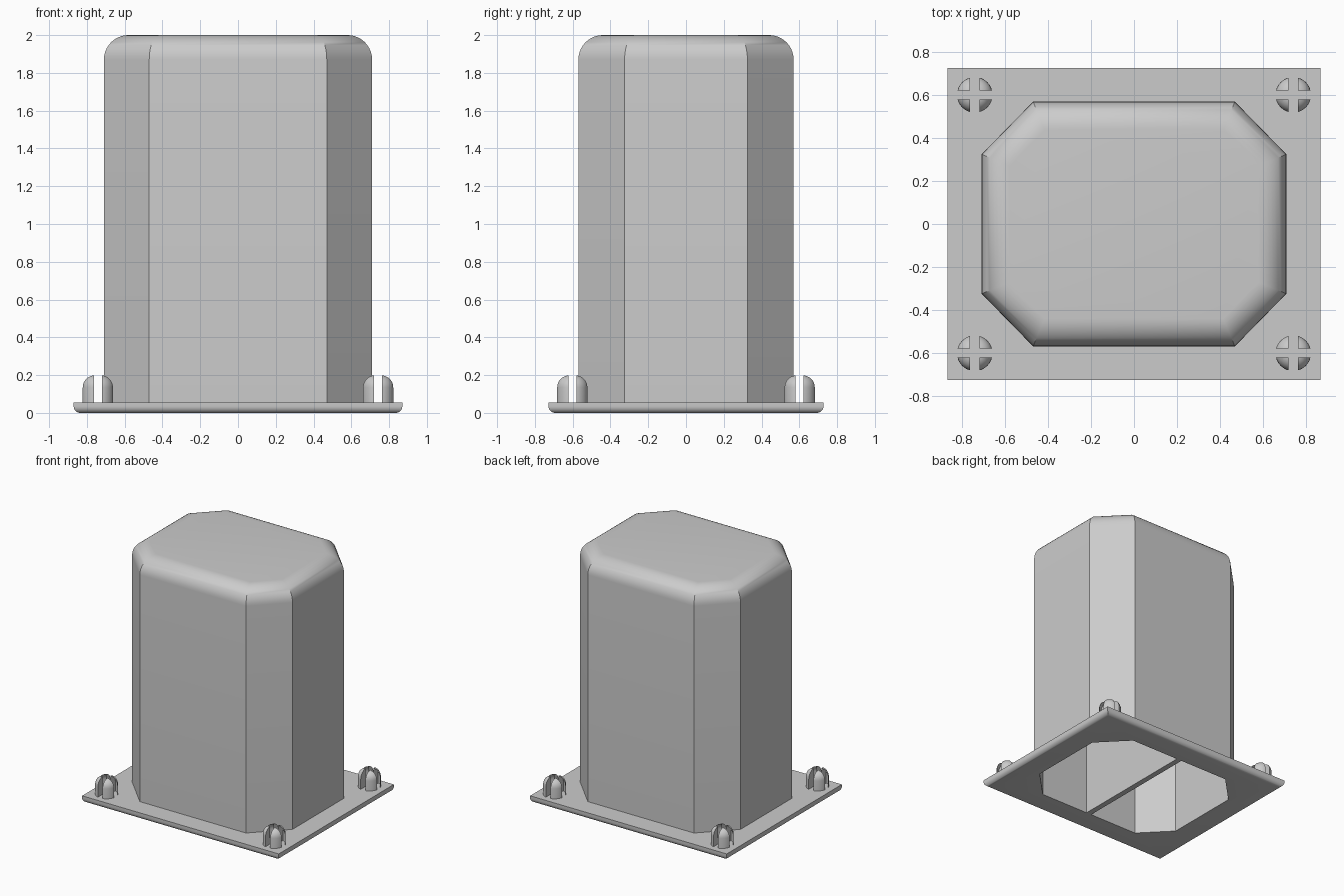
import bpy, bmesh, math

if "Cube" in bpy.data.objects:
    bpy.data.objects.remove(bpy.data.objects["Cube"], do_unlink=True)

GREY = bpy.data.materials.new("light grey plastic")
GREY.use_nodes = True
GREY.diffuse_color = (0.6, 0.6, 0.6, 1)
GREY.node_tree.nodes["Principled BSDF"].inputs["Base Color"].default_value = (0.6, 0.6, 0.6, 1)

HEIGHT, WALL, PLATE_TOP = 2.0, 0.04, 0.055
HALF_X, HALF_Y = 0.71, 0.57            # body half sizes
FLAT_X, FLAT_Y = 0.47, 0.325           # half lengths of the straight sides
PLATE_X, PLATE_Y = 0.87, 0.728
SLOT = 0.042


def octagon(inset, z):
    """Chamfered rectangle, inset evenly on all eight sides."""
    k = inset * math.tan(math.pi / 8)
    x, y, fx, fy = HALF_X - inset, HALF_Y - inset, FLAT_X - k, FLAT_Y - k
    return [(x, -fy, z), (x, fy, z), (fx, y, z), (-fx, y, z),
            (-x, fy, z), (-x, -fy, z), (-fx, -y, z), (fx, -y, z)]


def rectangle(inset, z):
    x, y = PLATE_X - inset, PLATE_Y - inset
    return [(x, y, z), (-x, y, z), (-x, -y, z), (x, -y, z)]


def circle(radius, z, sides=32):
    return [(radius * math.cos(2 * math.pi * i / sides),
             radius * math.sin(2 * math.pi * i / sides), z) for i in range(sides)]


def arc(radius, steps):
    """Quarter round as (inset, rise) pairs, from the side to the top."""
    angles = [math.pi / 2 * i / steps for i in range(steps + 1)]
    return [(radius * (1 - math.cos(a)), radius * math.sin(a)) for a in angles]


def loft(bm, rings, cap_start=True, cap_end=True):
    loops = [[bm.verts.new(p) for p in ring] for ring in rings]
    for a, b in zip(loops, loops[1:]):
        for i in range(len(a)):
            j = (i + 1) % len(a)
            bm.faces.new((a[i], a[j], b[j], b[i]))
    if cap_start:
        bm.faces.new(loops[0])
    if cap_end:
        bm.faces.new(loops[-1])
    return loops


def finish(bm, name):
    bmesh.ops.recalc_face_normals(bm, faces=bm.faces)
    mesh = bpy.data.meshes.new(name)
    bm.to_mesh(mesh)
    bm.free()
    mesh.materials.append(GREY)
    return place(mesh, name)


def place(mesh, name, location=(0, 0, 0)):
    obj = bpy.data.objects.new(name, mesh)
    obj.location = location
    bpy.context.collection.objects.link(obj)
    bpy.ops.object.select_all(action="DESELECT")
    obj.select_set(True)
    bpy.context.view_layer.objects.active = obj
    bpy.ops.object.shade_smooth_by_angle(angle=math.radians(30))
    return obj


# Hollow housing, rounded at the top and open below
outer_r = 0.13
inner_r = outer_r - WALL
bm = bmesh.new()
inner = [octagon(WALL + d, HEIGHT - outer_r + h) for d, h in reversed(arc(inner_r, 8))]
outer = [octagon(d, HEIGHT - outer_r + h) for d, h in arc(outer_r, 10)]
loft(bm, inner + [octagon(WALL, PLATE_TOP), octagon(0, PLATE_TOP)] + outer)
finish(bm, "housing")

# Base plate with an eight-sided opening and a rounded lower edge
bm = bmesh.new()
edge_r = 0.035
rim = [rectangle(d, edge_r - h) for d, h in arc(edge_r, 6)]
sides = loft(bm, [rectangle(0, PLATE_TOP)] + rim, False, False)
hole = loft(bm, [octagon(WALL, PLATE_TOP), octagon(WALL, 0)], False, False)
for rect, octa in ((sides[0], hole[0]), (sides[-1], hole[-1])):
    for i in range(4):
        a, b, c = (octa[(2 * i + n) % 8] for n in (1, 2, 3))
        bm.faces.new((rect[i], a, b))
        bm.faces.new((rect[i], b, c, rect[(i + 1) % 4]))
finish(bm, "base_plate")

# Dividing wall inside the housing
bm = bmesh.new()
bmesh.ops.create_cube(bm, size=1)
depth, top = 2 * (HALF_Y - WALL) + 0.002, HEIGHT - WALL + 0.002
for v in bm.verts:
    v.co = (v.co.x * 0.045, v.co.y * depth, (v.co.z + 0.5) * top)
finish(bm, "divider")

# Snap peg: a domed post split into four prongs by a cross slot
bm = bmesh.new()
peg_r, dome_r, peg_top = 0.083, 0.065, 0.2
loft(bm, [circle(peg_r, PLATE_TOP - 0.005)] +
     [circle(peg_r - d, peg_top - dome_r + h) for d, h in arc(dome_r, 8)])
for normal in ((1, 0, 0), (0, 1, 0)):
    cut = bmesh.ops.bisect_plane(
        bm, geom=bm.verts[:] + bm.edges[:] + bm.faces[:],
        plane_co=[n * SLOT / 2 for n in normal], plane_no=normal, clear_inner=True)
    rim_edges = [e for e in cut["geom_cut"] if isinstance(e, bmesh.types.BMEdge)]
    bmesh.ops.edgenet_fill(bm, edges=rim_edges)
for axis in (0, 1):
    copy = bmesh.ops.duplicate(bm, geom=bm.verts[:] + bm.edges[:] + bm.faces[:])
    for v in copy["geom"]:
        if isinstance(v, bmesh.types.BMVert):
            v.co[axis] *= -1
peg = finish(bm, "peg_back_left")
peg.location = (0.742, 0.602, 0)
for name, sx, sy in (("peg_back_right", -1, 1), ("peg_front_left", 1, -1),
                     ("peg_front_right", -1, -1)):
    place(peg.data, name, (0.742 * sx, 0.602 * sy, 0))
